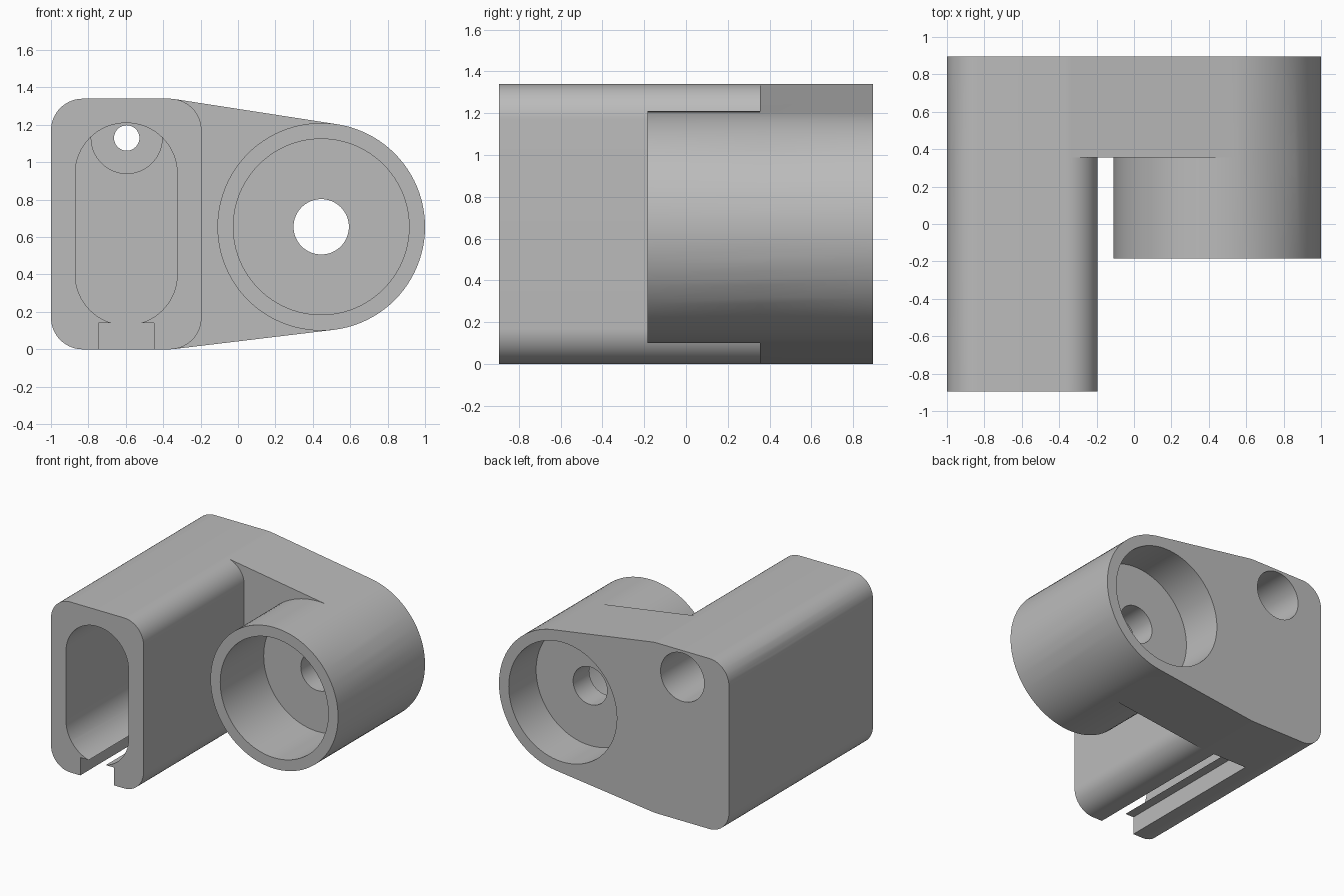
import bpy, bmesh, math
from mathutils import Vector
from mathutils.geometry import convex_hull_2d

if "Cube" in bpy.data.objects:
    bpy.data.objects.remove(bpy.data.objects["Cube"], do_unlink=True)

grey = bpy.data.materials.new("plain_grey")
grey.use_nodes = True
colour = (0.5, 0.5, 0.5, 1)
grey.diffuse_color = colour
grey.node_tree.nodes["Principled BSDF"].inputs["Base Color"].default_value = colour

FRONT, BACK, PLATE, BOSS = -0.895, 0.895, 0.355, -0.185
HUB = (0.445, 0.655)
PIN = (-0.595, 1.13)


def circle(centre, r, n=96):
    return [(centre[0] + r * math.cos(math.tau * i / n),
             centre[1] + r * math.sin(math.tau * i / n)) for i in range(n)]


def rounded(x0, x1, z0, z1, r, steps=16):
    """Rounded rectangle outline, counter-clockwise."""
    corners = [(x1 - r, z1 - r), (x0 + r, z1 - r), (x0 + r, z0 + r), (x1 - r, z0 + r)]
    pts = []
    for k, (cx, cz) in enumerate(corners):
        for i in range(steps + 1):
            a = math.pi / 2 * (k + i / steps)
            pts.append((cx + r * math.cos(a), cz + r * math.sin(a)))
    return pts


def extrude(name, outline, y0, y1):
    """Solid prism from an x-z outline, running from y0 to y1."""
    bm = bmesh.new()
    face = bm.faces.new([bm.verts.new((x, y0, z)) for x, z in outline])
    ext = bmesh.ops.extrude_face_region(bm, geom=[face])
    moved = [v for v in ext["geom"] if isinstance(v, bmesh.types.BMVert)]
    bmesh.ops.translate(bm, verts=moved, vec=(0, y1 - y0, 0))
    bmesh.ops.recalc_face_normals(bm, faces=bm.faces)
    mesh = bpy.data.meshes.new(name)
    bm.to_mesh(mesh)
    bm.free()
    mesh.materials.append(grey)
    ob = bpy.data.objects.new(name, mesh)
    bpy.context.collection.objects.link(ob)
    return ob


# Solid parts: back plate wrapping the sleeve and the hub, sleeve, round boss
block = rounded(-1, -0.195, 0, 1.34, 0.17)
both = [Vector(p) for p in block + circle(HUB, 0.555)]
bracket = extrude("bracket", [both[i][:] for i in convex_hull_2d(both)], PLATE, BACK)
solids = [extrude("sleeve", block, FRONT, PLATE),
          extrude("boss", circle(HUB, 0.555), BOSS, PLATE)]

# Cut parts: sleeve cavity, bottom channel, hub pockets and bore, pin holes
channel = [(-0.745, -0.1), (-0.45, -0.1), (-0.45, 0.14), (-0.745, 0.14)]
cuts = [extrude("cavity_cutter", rounded(-0.87, -0.325, 0.13, 1.21, 0.27), FRONT - 0.1, PLATE),
        extrude("channel_cutter", channel, FRONT - 0.1, PLATE),
        extrude("front_pocket_cutter", circle(HUB, 0.47), BOSS - 0.1, PLATE),
        extrude("back_pocket_cutter", circle(HUB, 0.47), 0.555, BACK + 0.1),
        extrude("bore_cutter", circle(HUB, 0.148, 64), 0.3, 0.6),
        extrude("back_hole_cutter", circle(PIN, 0.19, 64), 0.43, BACK + 0.1),
        extrude("front_recess_cutter", circle(PIN, 0.19, 64), PLATE - 0.005, 0.38),
        extrude("pin_hole_cutter", circle(PIN, 0.068, 32), 0.37, 0.5)]
# Keep the front recess inside the cavity outline
clip = extrude("recess_clip", rounded(-0.87, -0.325, 0.13, 1.21, 0.27), 0.2, 0.5)


def boolean(target, tool, operation):
    mod = target.modifiers.new(tool.name, "BOOLEAN")
    mod.object, mod.operation, mod.solver = tool, operation, "EXACT"


def bake(target, tools):
    """Apply the booleans and drop their tools."""
    graph = bpy.context.evaluated_depsgraph_get()
    mesh = bpy.data.meshes.new_from_object(target.evaluated_get(graph))
    target.modifiers.clear()
    target.data = mesh
    for tool in tools:
        bpy.data.objects.remove(tool, do_unlink=True)


boolean(cuts[6], clip, "INTERSECT")
bake(cuts[6], [clip])
for ob in solids:
    boolean(bracket, ob, "UNION")
for ob in cuts:
    ob.hide_render = True
    boolean(bracket, ob, "DIFFERENCE")
bake(bracket, solids + cuts)

bpy.ops.object.select_all(action="DESELECT")
bracket.select_set(True)
bpy.context.view_layer.objects.active = bracket
bpy.ops.object.shade_smooth_by_angle(angle=math.radians(25))
